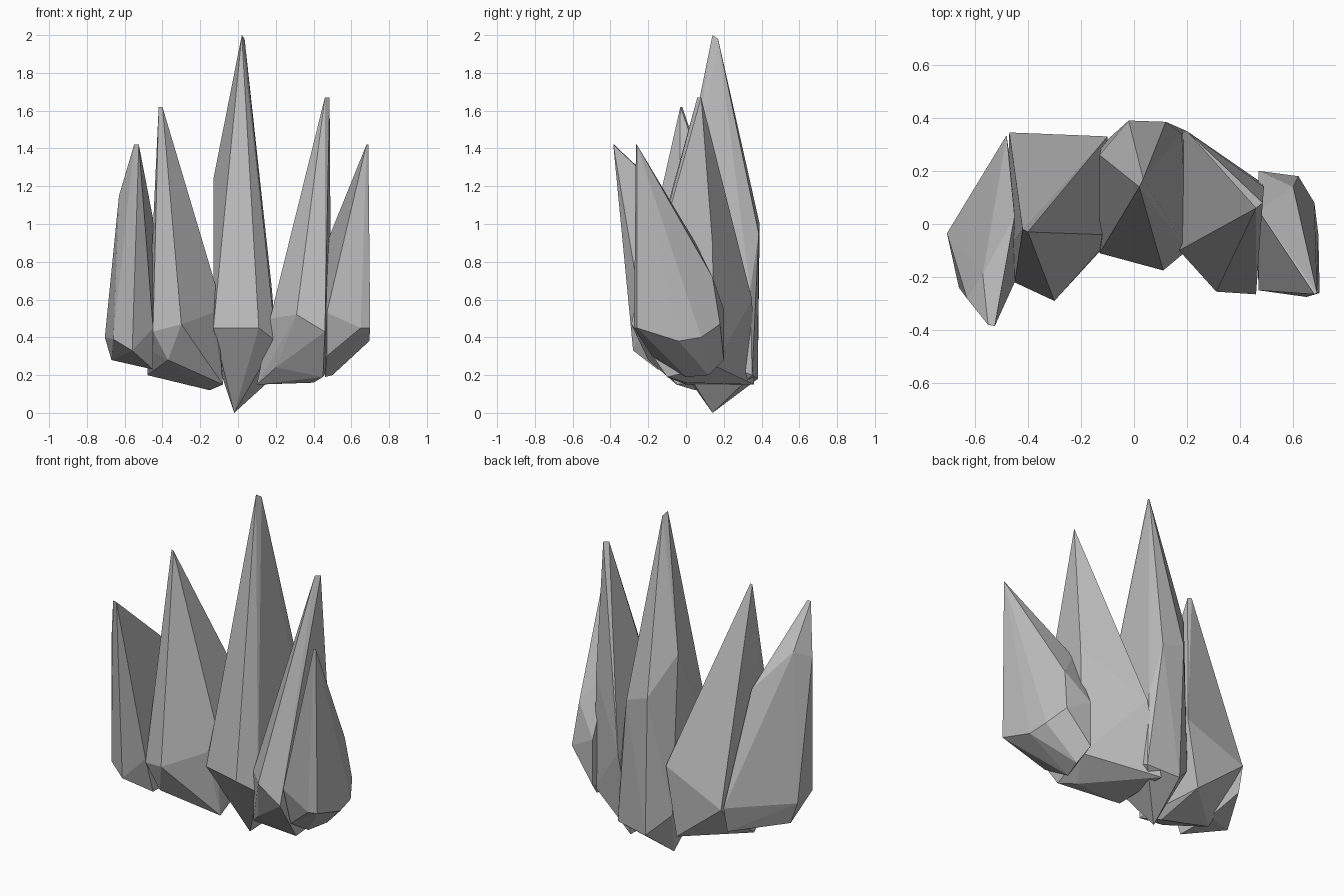
import bpy, bmesh

stone = bpy.data.materials.new("crystal grey")
stone.diffuse_color = (0.5, 0.5, 0.5, 1)


def shard(name, points):
    """Faceted crystal: the hull around its tip, shoulder and root corners."""
    bm = bmesh.new()
    for p in points:
        bm.verts.new(p)
    res = bmesh.ops.convex_hull(bm, input=bm.verts)
    loose = {v for v in res["geom_interior"] + res["geom_unused"]
             if isinstance(v, bmesh.types.BMVert) and not v.link_faces}
    bmesh.ops.delete(bm, geom=list(loose), context="VERTS")
    bmesh.ops.dissolve_limit(bm, angle_limit=0.03, verts=bm.verts, edges=bm.edges)
    bmesh.ops.recalc_face_normals(bm, faces=bm.faces)
    mesh = bpy.data.meshes.new(name)
    bm.to_mesh(mesh)
    bm.free()
    mesh.materials.append(stone)
    bpy.context.collection.objects.link(bpy.data.objects.new(name, mesh))


# Tall middle crystal
shard("centre_crystal", [
    (.02, .14, 2), (.035, .17, 1.98),
    (-.13, .26, 1.24), (-.02, .39, 1), (.12, .385, .95), (.18, .34, .65),
    (-.13, -.11, .45), (.11, -.175, .45), (.2, -.1, .38), (-.13, 0, .33),
    (.2, .35, .2), (0, .38, .18), (-.12, .3, .3), (-.02, .14, 0)])

# Left pair
shard("inner_left_crystal", [
    (-.42, -.02, 1.62), (-.4, -.03, 1.62),
    (-.12, -.04, .68), (-.1, .33, .6), (-.13, -.1, .53),
    (-.3, -.29, .47), (-.45, -.22, .43), (-.47, .345, .44), (-.48, -.1, .34),
    (-.37, -.2, .28), (-.17, .33, .2), (-.48, .05, .2),
    (-.08, -.05, .15), (-.15, .05, .12)])
shard("outer_left_crystal", [
    (-.55, -.38, 1.42), (-.525, -.385, 1.42),
    (-.63, -.28, 1.15), (-.57, -.19, 1.2), (-.45, .03, 1.03),
    (-.66, -.24, .39), (-.56, -.28, .33), (-.45, -.22, .45),
    (-.705, -.035, .4), (-.48, .335, .45),
    (-.67, -.02, .28), (-.48, .3, .3), (-.45, .1, .23), (-.45, -.15, .23)])

# Right pair
shard("inner_right_crystal", [
    (.46, .06, 1.67), (.485, .08, 1.67), (.49, .14, .9),
    (.2, .35, .6), (.2, 0, .6), (.17, -.1, .5), (.31, -.255, .52),
    (.46, -.265, .43), (.49, .15, .25), (.2, -.1, .24),
    (.45, -.1, .19), (.4, 0, .16), (.11, .36, .15), (.1, 0, .15)])
shard("outer_right_crystal", [
    (.69, -.26, 1.42), (.68, -.265, 1.42), (.47, .05, .9), (.6, .14, .72),
    (.47, -.25, .53), (.65, -.275, .45), (.7, -.26, .45), (.47, .2, .55),
    (.695, -.04, .38), (.68, .08, .4), (.62, .18, .47),
    (.47, -.18, .3), (.47, .2, .28), (.5, .12, .2), (.46, 0, .19)])
